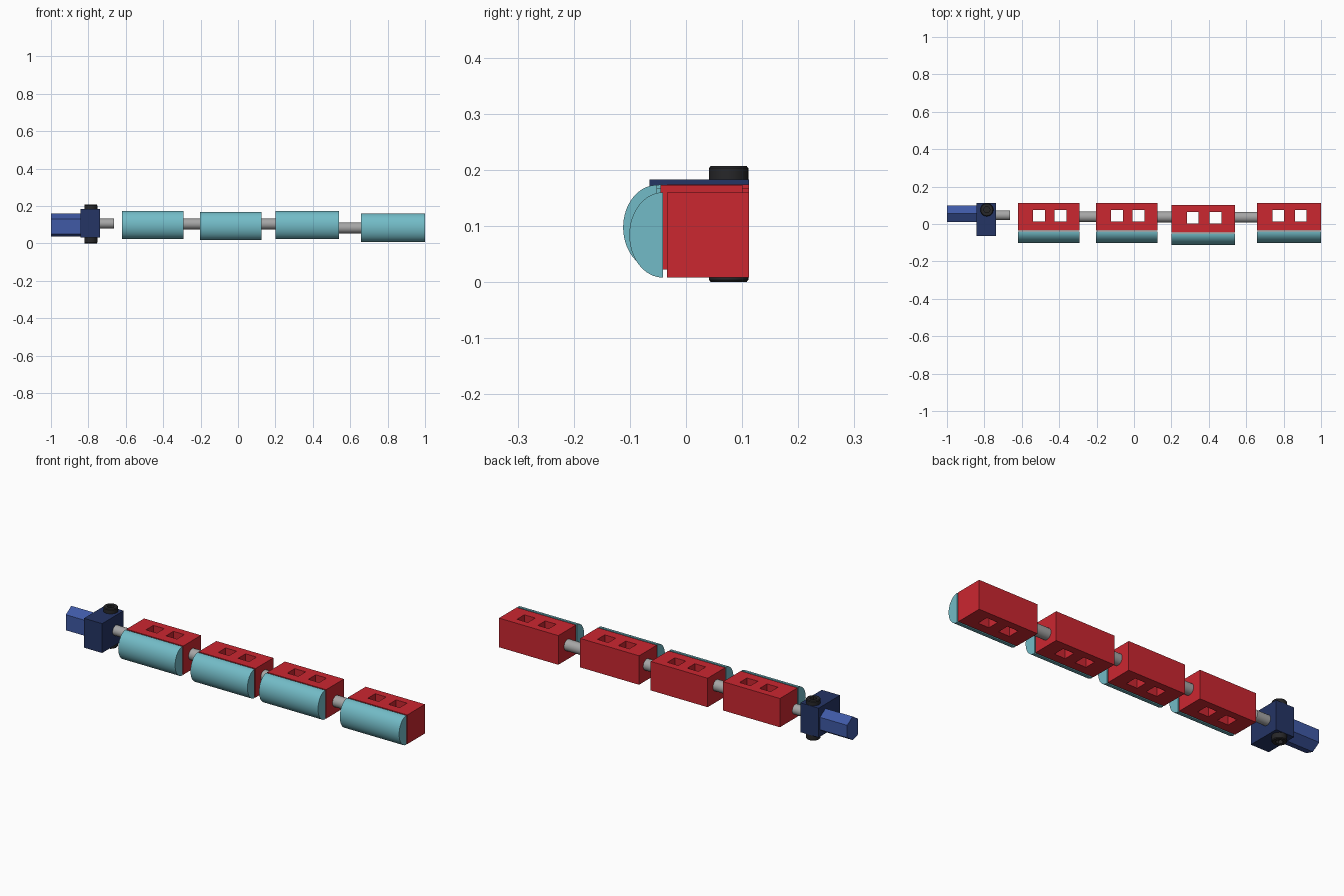
import bpy, bmesh
from math import pi, cos, sin

if "Cube" in bpy.data.objects:
    bpy.data.objects.remove(bpy.data.objects["Cube"])

def material(name, rgb):
    m = bpy.data.materials.new(name)
    m.diffuse_color = (*rgb, 1)
    m.use_nodes = True
    m.node_tree.nodes["Principled BSDF"].inputs["Base Color"].default_value = m.diffuse_color
    return m

RED = material("red", (0.60, 0.02, 0.03))
CYAN = material("cyan", (0.17, 0.50, 0.57))
NAVY = material("navy", (0.018, 0.035, 0.13))
BLUE = material("blue", (0.05, 0.10, 0.38))
BLACK = material("black", (0.02, 0.02, 0.022))
GREY = material("grey", (0.38, 0.38, 0.38))

def finish(name, bm, mat, smooth=False):
    bmesh.ops.remove_doubles(bm, verts=bm.verts, dist=1e-5)
    bmesh.ops.recalc_face_normals(bm, faces=bm.faces)
    me = bpy.data.meshes.new(name)
    bm.to_mesh(me)
    bm.free()
    ob = bpy.data.objects.new(name, me)
    bpy.context.collection.objects.link(ob)
    me.materials.append(mat)
    if smooth:
        bpy.ops.object.select_all(action='DESELECT')
        ob.select_set(True)
        bpy.context.view_layer.objects.active = ob
        bpy.ops.object.shade_smooth_by_angle(angle=0.6)
    return ob

def loft(name, rings, mat, smooth=False):
    """Skin a list of closed rings and cap both ends."""
    bm = bmesh.new()
    vs = [[bm.verts.new(p) for p in r] for r in rings]
    n = len(vs[0])
    for a, b in zip(vs, vs[1:]):
        for i in range(n):
            j = (i + 1) % n
            bm.faces.new((a[i], a[j], b[j], b[i]))
    bm.faces.new(vs[0])
    bm.faces.new(vs[-1])
    return finish(name, bm, mat, smooth)

def prism_x(name, profile, x0, x1, mat, smooth=False):
    return loft(name, [[(x, y, z) for y, z in profile] for x in (x0, x1)], mat, smooth)

def slotted_box(name, xs, ys, z0, z1, mat):
    """Box with two square openings running vertically through it."""
    bm = bmesh.new()
    nx, ny = len(xs) - 1, len(ys) - 1
    def solid(i, j):
        return 0 <= i < nx and 0 <= j < ny and not (j == 1 and i in (1, 3))
    def face(*pts):
        bm.faces.new([bm.verts.new(p) for p in pts])
    for i in range(nx):
        for j in range(ny):
            if not solid(i, j):
                continue
            c = [(xs[i], ys[j]), (xs[i+1], ys[j]), (xs[i+1], ys[j+1]), (xs[i], ys[j+1])]
            for z in (z0, z1):
                face(*[(x, y, z) for x, y in c])
            for k, (di, dj) in enumerate(((0, -1), (1, 0), (0, 1), (-1, 0))):
                if not solid(i + di, j + dj):
                    a, b = c[k], c[(k + 1) % 4]
                    face((*a, z0), (*b, z0), (*b, z1), (*a, z1))
    return finish(name, bm, mat)

# four segments: x range, bottom, top, y shift, first and second opening start
segments = [(-0.62, -0.292, 0.024, 0.174, 0.0, -0.54, -0.424),
            (-0.203, 0.125, 0.017, 0.168, 0.0, -0.123, -0.008),
            (0.20, 0.54, 0.022, 0.173, -0.011, 0.283, 0.404),
            (0.658, 1.0, 0.008, 0.16, 0.0, 0.74, 0.86)]
for n, (x0, x1, z0, z1, dy, h1, h2) in enumerate(segments, 1):
    s = 0.063
    slotted_box(f"body_{n}", [x0, h1, h1 + s, h2, h2 + s, x1],
                [-0.034 + dy, 0.013 + dy, 0.074 + dy, 0.112 + dy], z0, z1, RED)
    zc, rz = (z0 + z1) / 2, (z1 - z0) / 2
    arc = [(-0.041 + dy - 0.06 * sin(t * pi / 32), zc + rz * cos(t * pi / 32)) for t in range(33)]
    prism_x(f"rounded_pad_{n}", arc, x0, x1, CYAN, True)

# connecting rods: x range, y, z, radius
rods = [(-0.75, -0.663, 0.047, 0.106, 0.026), (-0.30, -0.195, 0.039, 0.104, 0.029),
        (0.12, 0.21, 0.038, 0.104, 0.029), (0.53, 0.67, 0.036, 0.083, 0.029)]
for n, (x0, x1, y, z, r) in enumerate(rods, 1):
    circle = [(y + r * cos(t * pi / 16), z + r * sin(t * pi / 16)) for t in range(32)]
    prism_x(f"rod_{n}", circle, x0, x1, GREY, True)

# end block and six-sided handle
prism_x("end_block", [(-0.065, 0.03), (0.112, 0.03), (0.112, 0.183), (-0.065, 0.183)],
        -0.843, -0.738, NAVY)
prism_x("handle", [(0.01, 0.131), (0.01, 0.05), (0.055, 0.037),
                   (0.1, 0.066), (0.1, 0.131), (0.055, 0.16)], -1.0, -0.84, BLUE)

# vertical bolt with a hexagonal socket at each end
def ring(r, z, hexagonal=False):
    out = []
    for t in range(36):
        a = t * pi / 18
        k = cos(pi / 6) / cos(a % (pi / 3) - pi / 6) if hexagonal else 1
        out.append((-0.787 + r * k * cos(a), 0.076 + r * k * sin(a), z))
    return out
loft("bolt", [ring(0.018, 0.018, True), ring(0.018, 0.0, True), ring(0.032, 0.0), ring(0.035, 0.004),
              ring(0.035, 0.203), ring(0.032, 0.207), ring(0.018, 0.207, True),
              ring(0.018, 0.19, True)], BLACK, True)
